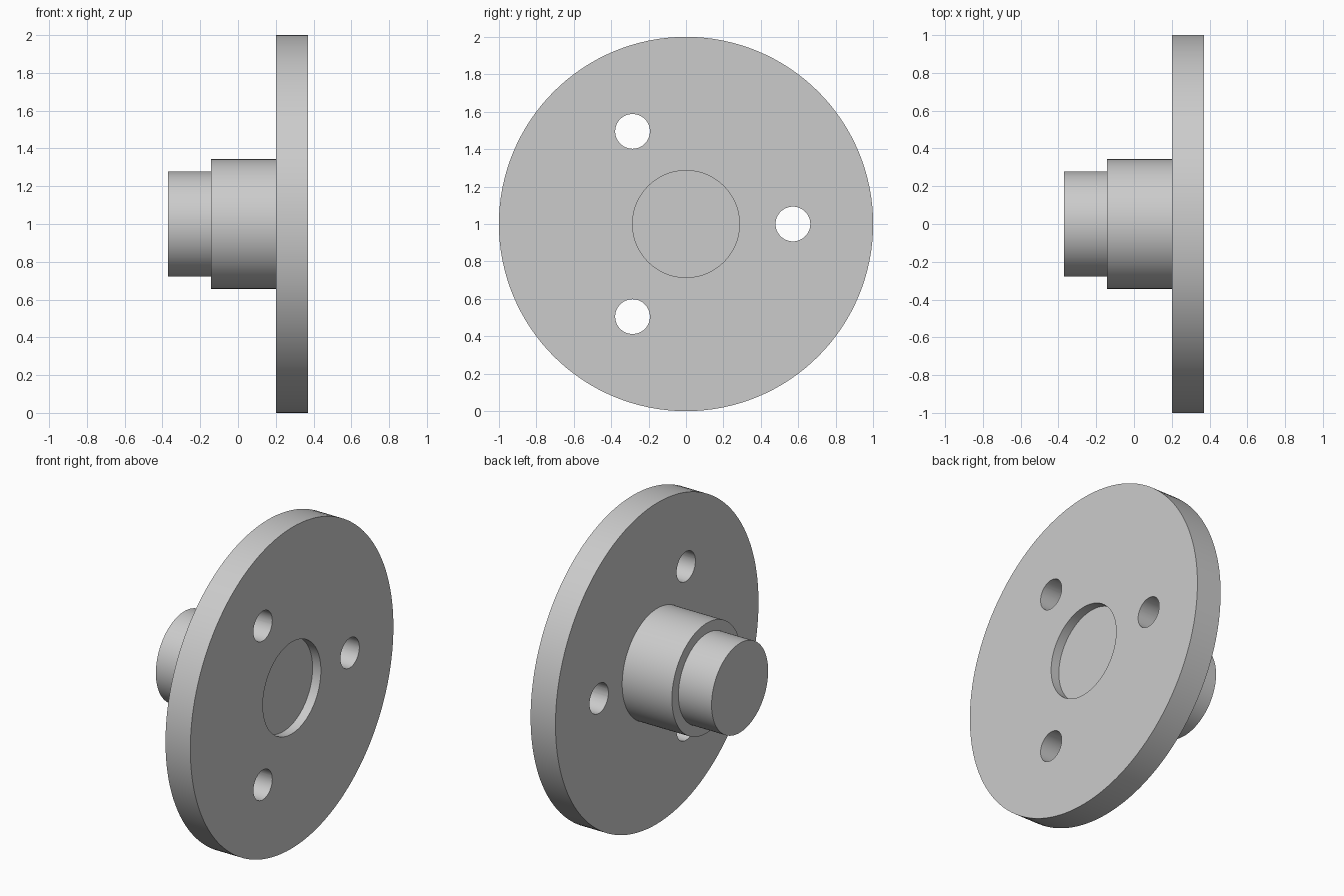
import bpy, bmesh, math
from mathutils import Matrix, Vector

if "Cube" in bpy.data.objects:
    bpy.data.objects.remove(bpy.data.objects["Cube"], do_unlink=True)

UNIT = 1 / 35          # plate radius is 35 units
CENTER_Z = 1.0
SEGMENTS = 128

grey = bpy.data.materials.new("light_grey")
grey.use_nodes = True
colour = (0.6, 0.6, 0.6, 1)
grey.diffuse_color = colour
grey.node_tree.nodes["Principled BSDF"].inputs["Base Color"].default_value = colour


def add_object(name, bm):
    bmesh.ops.recalc_face_normals(bm, faces=bm.faces)
    mesh = bpy.data.meshes.new(name)
    bm.to_mesh(mesh)
    bm.free()
    mesh.materials.append(grey)
    obj = bpy.data.objects.new(name, mesh)
    bpy.context.collection.objects.link(obj)
    return obj


def lathe_x(name, profile):
    """Turn (x, radius) points around the x axis and cap both ends."""
    bm = bmesh.new()
    rings = []
    for x, r in profile:
        rings.append([bm.verts.new((x * UNIT,
                                    r * UNIT * math.cos(math.tau * i / SEGMENTS),
                                    CENTER_Z + r * UNIT * math.sin(math.tau * i / SEGMENTS)))
                      for i in range(SEGMENTS)])
    for a, b in zip(rings, rings[1:]):
        for i in range(SEGMENTS):
            j = (i + 1) % SEGMENTS
            bm.faces.new((a[i], a[j], b[j], b[i]))
    bm.faces.new(rings[0])
    bm.faces.new(rings[-1])
    return add_object(name, bm)


# Stepped shaft, hub and plate turned as one piece, with a shallow recess
flanged_hub = lathe_x("flanged_hub", [
    (-13, 9.75), (-5, 9.75),      # shaft end
    (-5, 12), (7, 12),            # hub
    (7, 35), (13, 35),            # plate
    (13, 10), (11, 10),           # recess
])

# Three bolt holes through the plate
bm = bmesh.new()
for k in range(3):
    angle = math.tau * k / 3
    place = Matrix.Translation(Vector((10 * UNIT, 20 * UNIT * math.cos(angle),
                                       CENTER_Z + 20 * UNIT * math.sin(angle))))
    bmesh.ops.create_cone(bm, cap_ends=True, segments=48, radius1=3.25 * UNIT,
                          radius2=3.25 * UNIT, depth=10 * UNIT,
                          matrix=place @ Matrix.Rotation(math.pi / 2, 4, "Y"))
cutter = add_object("bolt_hole_cutter", bm)
cutter.hide_render = True

cut = flanged_hub.modifiers.new("bolt_holes", "BOOLEAN")
cut.operation = "DIFFERENCE"
cut.solver = "EXACT"
cut.object = cutter

bpy.ops.object.select_all(action="DESELECT")
flanged_hub.select_set(True)
bpy.context.view_layer.objects.active = flanged_hub
bpy.ops.object.modifier_apply(modifier=cut.name)
bpy.data.objects.remove(cutter, do_unlink=True)
bpy.ops.object.shade_smooth_by_angle(angle=math.radians(30))
